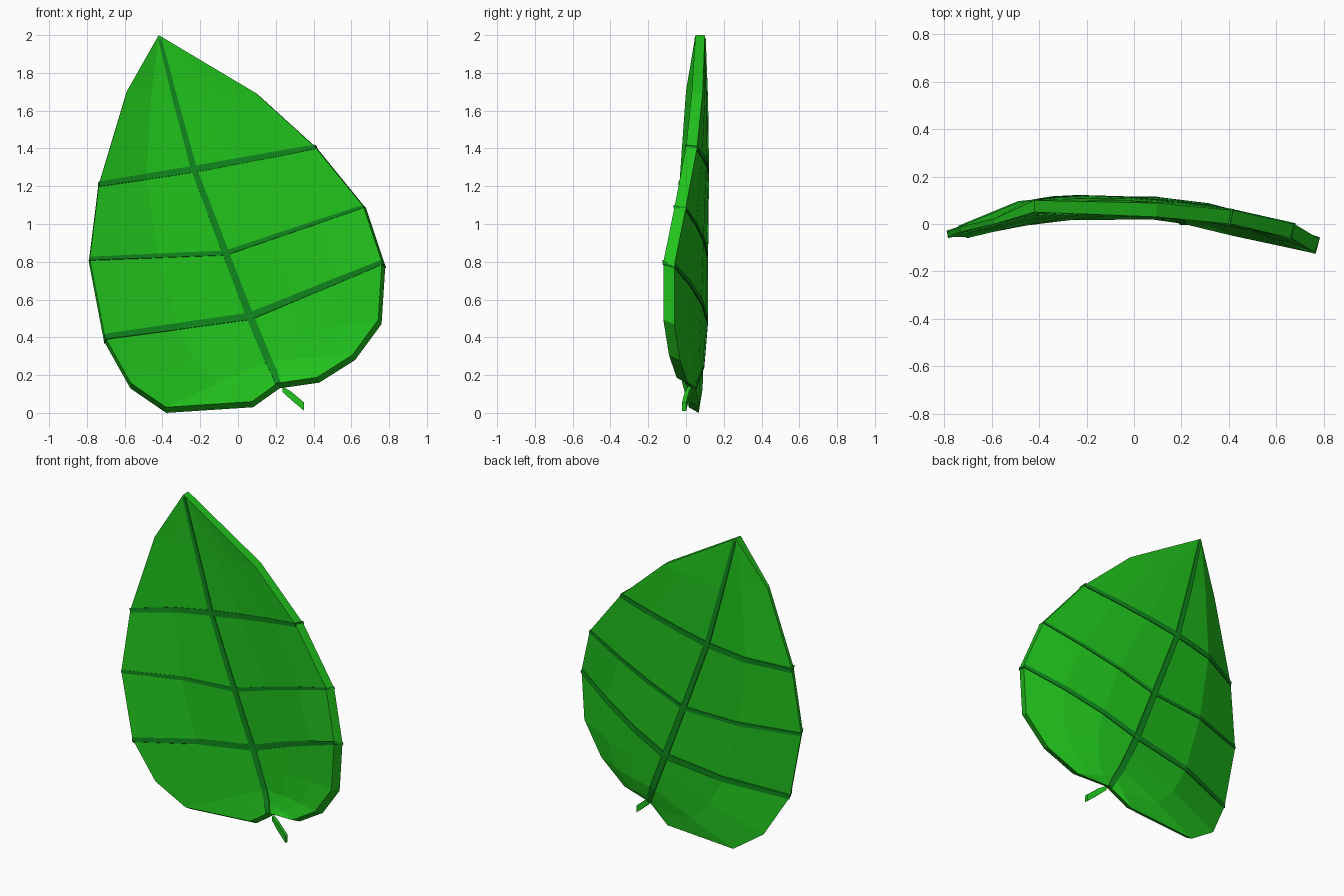
import bpy, bmesh
from mathutils import Vector

if "Cube" in bpy.data.objects:
    bpy.data.objects.remove(bpy.data.objects["Cube"])


def material(name, rgb):
    m = bpy.data.materials.new(name)
    m.diffuse_color = (*rgb, 1)
    m.use_nodes = True
    m.node_tree.nodes["Principled BSDF"].inputs["Base Color"].default_value = m.diffuse_color
    return m


GREEN = material("leaf_green", (0.015, 0.55, 0.012))
DARK = material("vein_green", (0.005, 0.25, 0.012))


def make_object(name, bm, mat):
    bmesh.ops.recalc_face_normals(bm, faces=bm.faces)
    me = bpy.data.meshes.new(name)
    bm.to_mesh(me)
    bm.free()
    me.materials.append(mat)
    ob = bpy.data.objects.new(name, me)
    bpy.context.collection.objects.link(ob)
    return ob


# Rows of the blade: left edge, midrib, right edge (x, front y, z)
TIP = Vector((-0.42, 0.05, 2.0))
BASE = Vector((0.22, 0.0, 0.13))
ROWS = [
    ((-0.59, 0.00, 1.70), (-0.33, 0.06, 1.65), (0.10, 0.03, 1.69)),
    ((-0.74, -0.035, 1.20), (-0.23, 0.065, 1.28), (0.42, 0.00, 1.40)),
    ((-0.79, -0.055, 0.80), (-0.06, 0.06, 0.83), (0.68, -0.06, 1.08)),
    ((-0.71, -0.055, 0.38), (0.07, 0.06, 0.49), (0.78, -0.12, 0.78)),
    ((-0.57, -0.02, 0.13), (0.12, 0.05, 0.37), (0.76, -0.12, 0.47)),
    ((-0.38, 0.015, 0.00), (0.17, 0.04, 0.25), (0.62, -0.09, 0.28)),
    ((0.08, 0.02, 0.03), (0.20, 0.02, 0.19), (0.43, -0.05, 0.16)),
]


def sample(mid, edge, t, power):
    p = Vector(mid).lerp(Vector(edge), t)
    p.y = mid[1] + (edge[1] - mid[1]) * t ** power
    return p


def pair(p, thick):
    # front point is drawn slightly towards the tip, exposing the rim
    f = TIP + (p - TIP) * 0.985
    return Vector((f.x, p.y, f.z)), p + Vector((0, thick, 0))


def row_pairs(l, m, r):
    left = [pair(sample(m, l, t, 2.5), 0.052 - 0.03 * t ** 2 * (l[2] > 0.3))
            for t in (1, 0.5)]
    right = [pair(sample(m, r, t, 1.6), 0.052 + 0.006 * t) for t in (1 / 3, 2 / 3, 1)]
    return left + [pair(Vector(m), 0.052)] + right


tip, base = pair(TIP, 0.05), pair(BASE, 0.05)
grid = [[tip] * 6] + [row_pairs(*r) for r in ROWS] + [[base] * 6]

# Leaf blade: front and back skins joined by a rim
bm = bmesh.new()
cache = {}


def vert(co, side):
    key = (side, tuple(co))
    if key not in cache:
        cache[key] = bm.verts.new(co)
    return cache[key]


def face(vs):
    vs = list(dict.fromkeys(vs))
    if len(vs) > 2:
        bm.faces.new(vs)


for a, b in zip(grid, grid[1:]):
    for s in (0, 1):
        for i in range(5):
            face([vert(p[s], s) for p in (a[i], a[i + 1], b[i + 1], b[i])])
    for i in (0, 5):
        face([vert(a[i][0], 0), vert(a[i][1], 1), vert(b[i][1], 1), vert(b[i][0], 0)])
make_object("leaf_blade", bm, GREEN)


def vein(name, pairs, widths):
    # box strip running through the blade, just proud of both skins
    bm = bmesh.new()
    rings = []
    for i, ((f, b), w) in enumerate(zip(pairs, widths)):
        d = pairs[min(i + 1, len(pairs) - 1)][1] - pairs[max(i - 1, 0)][1]
        side = Vector((-d.z, 0, d.x)).normalized() * w / 2
        out = Vector((0, 0.005, 0))
        rings.append([bm.verts.new(c) for c in
                      (f - out - side, f - out + side, b + out + side, b + out - side)])
    for a, b in zip(rings, rings[1:]):
        for k in range(4):
            bm.faces.new((a[k], a[(k + 1) % 4], b[(k + 1) % 4], b[k]))
    bm.faces.new(rings[0])
    bm.faces.new(rings[-1])
    make_object(name, bm, DARK)


# Midrib and three cross veins
vein("midrib", [(tip[0] + (BASE - TIP) * 0.01, tip[1] + (BASE - TIP) * 0.01)]
     + [r[2] for r in grid[1:]],
     (0.018, 0.028, 0.032, 0.036, 0.04, 0.04, 0.04, 0.036, 0.03))
for n, (row, w) in enumerate(((2, 0.032), (3, 0.022), (4, 0.034))):
    vein(f"cross_vein_{n + 1}", grid[row],
         (w * 0.8, w, w * 1.1, w, w * 0.9, w * 0.7))

# Short bent stem
bm = bmesh.new()
rings = []
for x, y, z, h in ((0.235, 0.02, 0.125, 0.014), (0.28, 0.005, 0.092, 0.022),
                   (0.35, -0.01, 0.033, 0.022)):
    rings.append([bm.verts.new((x, y + j, z + k)) for j, k in
                  ((-0.011, -h), (0.011, -h), (0.011, h), (-0.011, h))])
for a, b in zip(rings, rings[1:]):
    for k in range(4):
        bm.faces.new((a[k], a[(k + 1) % 4], b[(k + 1) % 4], b[k]))
bm.faces.new(rings[0])
bm.faces.new(rings[-1])
make_object("stem", bm, GREEN)
